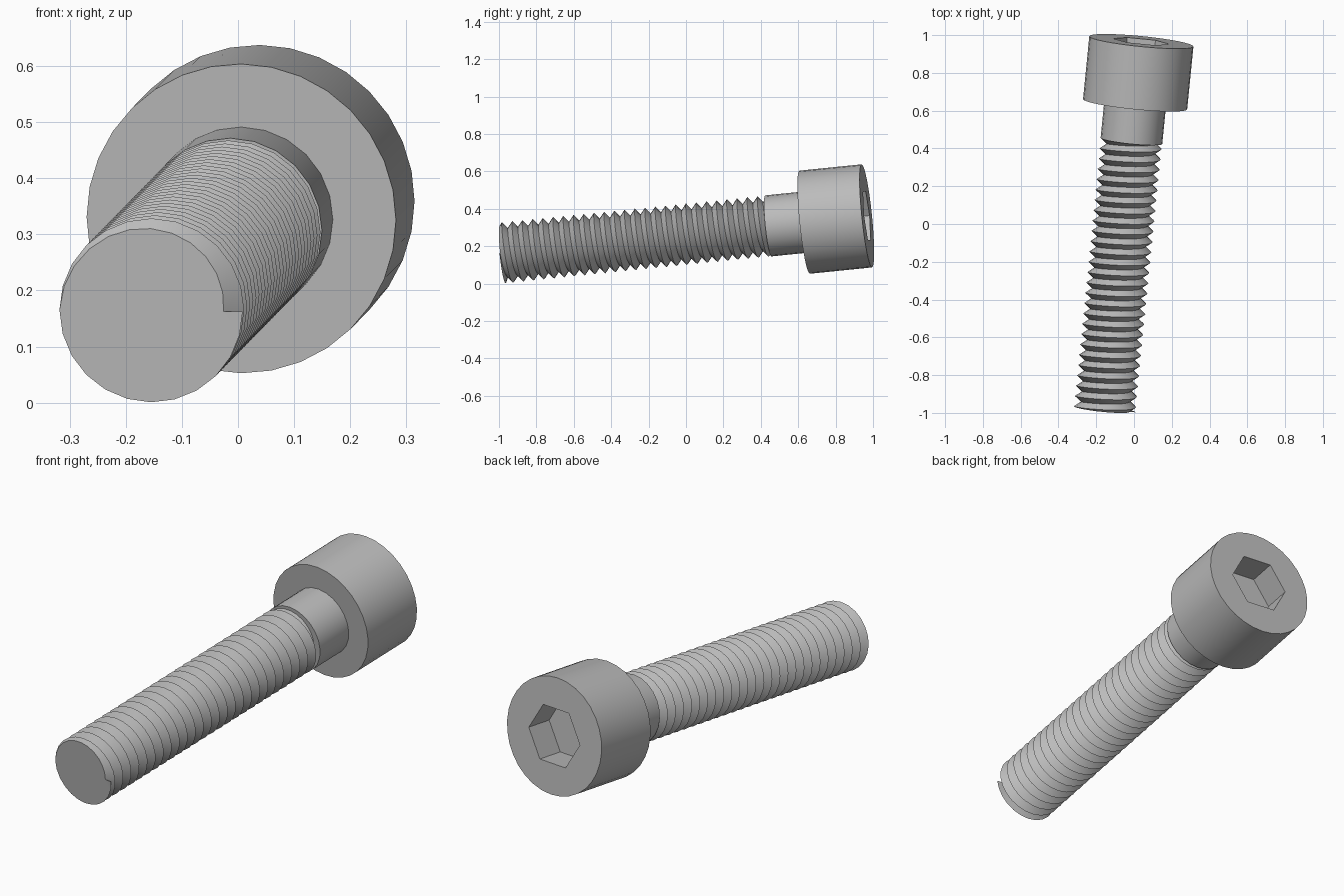
import bpy, bmesh
from math import cos, sin, pi, floor
from mathutils import Vector, Matrix

cube = bpy.data.objects.get("Cube")
if cube:
    bpy.data.objects.remove(cube)

steel = bpy.data.materials.new("grey steel")
steel.use_nodes = True
steel.diffuse_color = (0.5, 0.5, 0.5, 1)
steel.node_tree.nodes["Principled BSDF"].inputs["Base Color"].default_value = steel.diffuse_color

# Bolt frame: local z runs from the tip to the head, local x is close to world x
TIP = Vector((-0.155, -0.981, 0.164))
HEAD = Vector((0.039, 0.967, 0.362))
axis = (HEAD - TIP).normalized()
side = (Vector((1, 0, 0)) - axis * axis.x).normalized()
FRAME = Matrix((side, axis.cross(side), axis)).transposed().to_4x4()
FRAME.translation = TIP

LENGTH = (HEAD - TIP).length
HEAD_START = LENGTH - 0.336
HEAD_RADIUS = 0.277
MAJOR, MINOR = 0.164, 0.13
TURNS = 26
THREAD_END = 1.435
PITCH = THREAD_END / TURNS


def add_object(name, bm):
    bmesh.ops.recalc_face_normals(bm, faces=bm.faces)
    mesh = bpy.data.meshes.new(name)
    bm.to_mesh(mesh)
    bm.free()
    mesh.materials.append(steel)
    ob = bpy.data.objects.new(name, mesh)
    ob.matrix_world = FRAME
    bpy.context.collection.objects.link(ob)
    return ob


def prism(name, sides, radius, start, end, turn=0.0):
    bm = bmesh.new()
    place = Matrix.Translation((0, 0, (start + end) / 2)) @ Matrix.Rotation(turn, 4, "Z")
    bmesh.ops.create_cone(bm, cap_ends=True, segments=sides, radius1=radius,
                          radius2=radius, depth=end - start, matrix=place)
    return add_object(name, bm)


def smooth(ob):
    bpy.ops.object.select_all(action="DESELECT")
    ob.select_set(True)
    bpy.context.view_layer.objects.active = ob
    bpy.ops.object.shade_smooth_by_angle(angle=pi / 6)


def thread(name, sides):
    """Helical V thread, cut flat at both ends; even rows are roots, odd rows crests."""
    bm = bmesh.new()
    rows = []
    for i in range(2 * TURNS + 3):
        row = []
        for j in range(sides + 1):
            turn = j / sides
            t = min(max(PITCH * (i / 2 - turn), 0), THREAD_END)
            phase = t / PITCH + turn
            rise = 1 - abs(2 * (phase - floor(phase + 1e-6)) - 1)
            if i < 2 and turn > 0.5:      # the first crest runs out along the tip
                rise = 1
            r = MINOR + (MAJOR - MINOR) * rise
            row.append(bm.verts.new((r * cos(2 * pi * turn), -r * sin(2 * pi * turn), t)))
        rows.append(row)
    for low, high in zip(rows, rows[1:]):
        for j in range(sides):
            bm.faces.new((low[j], low[j + 1], high[j + 1], high[j]))
    bm.faces.new(rows[0])                 # flat tip
    bmesh.ops.remove_doubles(bm, verts=bm.verts, dist=1e-5)
    bmesh.ops.dissolve_degenerate(bm, edges=bm.edges, dist=1e-5)
    return add_object(name, bm)


# Threaded part and plain shank
smooth(thread("thread", 24))
smooth(prism("shank", 24, MAJOR, THREAD_END, HEAD_START + 0.01))

# Cylindrical head with a hexagonal socket, one corner towards x
head = prism("head", 32, HEAD_RADIUS, HEAD_START, LENGTH)
cutter = prism("socket_cutter", 6, 0.15, LENGTH - 0.14, LENGTH + 0.1)
corner = max(cutter.data.vertices, key=lambda v: v.co.x).co
if abs(corner.y) > 0.01:
    cutter.data.transform(Matrix.Rotation(pi / 6, 4, "Z"))
cut = head.modifiers.new("socket", "BOOLEAN")
cut.object = cutter
cut.operation = "DIFFERENCE"
cut.solver = "EXACT"
bpy.context.view_layer.update()
bpy.context.view_layer.objects.active = head
bpy.ops.object.modifier_apply(modifier=cut.name)
bpy.data.objects.remove(cutter)
smooth(head)
